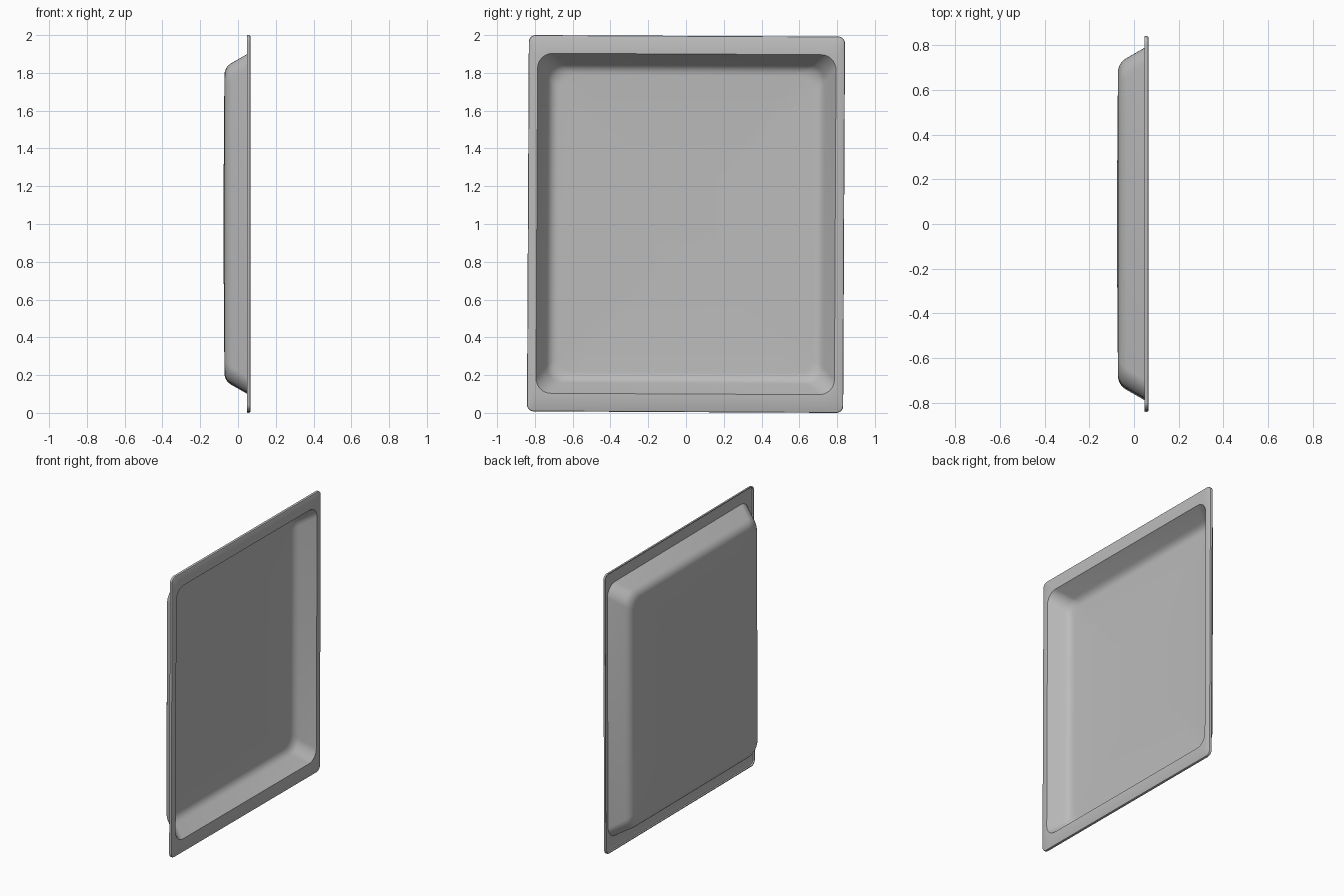
import bpy, bmesh, math
from mathutils import Vector

cube = bpy.data.objects.get("Cube")
if cube:
    bpy.data.objects.remove(cube, do_unlink=True)

STEPS = 8                      # segments in each rounded corner
FLANGE_X, FLOOR_X = 0.066, -0.066
OPEN_Y, OPEN_Z = 0.79, 0.90    # half size of the opening
SLOPE = 0.58                   # wall draft per unit of depth


def ring(bm, half_y, half_z, radius, x):
    """Rounded rectangle of vertices facing +x."""
    verts = []
    for i, (sy, sz) in enumerate([(1, 1), (-1, 1), (-1, -1), (1, -1)]):
        for k in range(STEPS + 1):
            a = math.pi / 2 * (i + k / STEPS)
            verts.append(bm.verts.new((
                x,
                sy * (half_y - radius) + radius * math.cos(a),
                sz * (half_z - radius) + radius * math.sin(a))))
    return verts


# Sections from the middle of the floor out to the turned-down lip
sections = [(0.155, 0.24, 0.008, FLOOR_X - 0.004)]

# Rounded corner between floor and sloping wall
inset = SLOPE * (FLANGE_X - FLOOR_X)
p0 = Vector((-inset - 0.04, FLOOR_X))
p1 = Vector((-inset, FLOOR_X))
p2 = Vector((-inset + 0.02, FLOOR_X + 0.02 / SLOPE))
for k in range(7):
    t = k / 6
    p = p0 * (1 - t) ** 2 + p1 * 2 * t * (1 - t) + p2 * t * t
    sections.append((OPEN_Y + p.x, OPEN_Z + p.x, 0.085, p.y))

# Opening, flange and lip
RIM_Y, RIM_Z = 0.837, 0.996
sections += [
    (OPEN_Y, OPEN_Z, 0.08, FLANGE_X),
    (RIM_Y - 0.008, RIM_Z - 0.008, 0.028, FLANGE_X),
    (RIM_Y - 0.002, RIM_Z - 0.002, 0.034, FLANGE_X - 0.003),
    (RIM_Y, RIM_Z, 0.036, FLANGE_X - 0.008),
    (RIM_Y, RIM_Z, 0.036, 0.048),
]

bm = bmesh.new()
rings = [ring(bm, *s) for s in sections]
bm.faces.new(rings[0])
for a, b in zip(rings, rings[1:]):
    for i in range(len(a)):
        j = (i + 1) % len(a)
        bm.faces.new((a[i], b[i], b[j], a[j]))
mesh = bpy.data.meshes.new("tray")
bm.to_mesh(mesh)
bm.free()

tray = bpy.data.objects.new("tray", mesh)
bpy.context.collection.objects.link(tray)
tray.location.z = 1
tray.rotation_euler.x = -0.005   # leans very slightly to one side

# Sheet thickness on the underside
sheet = tray.modifiers.new("sheet", 'SOLIDIFY')
sheet.thickness = 0.006
sheet.offset = -1

# Plain grey metal
grey = bpy.data.materials.new("grey_metal")
grey.use_nodes = True
colour = (0.5, 0.5, 0.5, 1)
grey.diffuse_color = colour
grey.node_tree.nodes["Principled BSDF"].inputs["Base Color"].default_value = colour
mesh.materials.append(grey)

bpy.ops.object.select_all(action='DESELECT')
tray.select_set(True)
bpy.context.view_layer.objects.active = tray
bpy.ops.object.modifier_apply(modifier="sheet")
bpy.ops.object.shade_smooth_by_angle(angle=math.radians(30))
